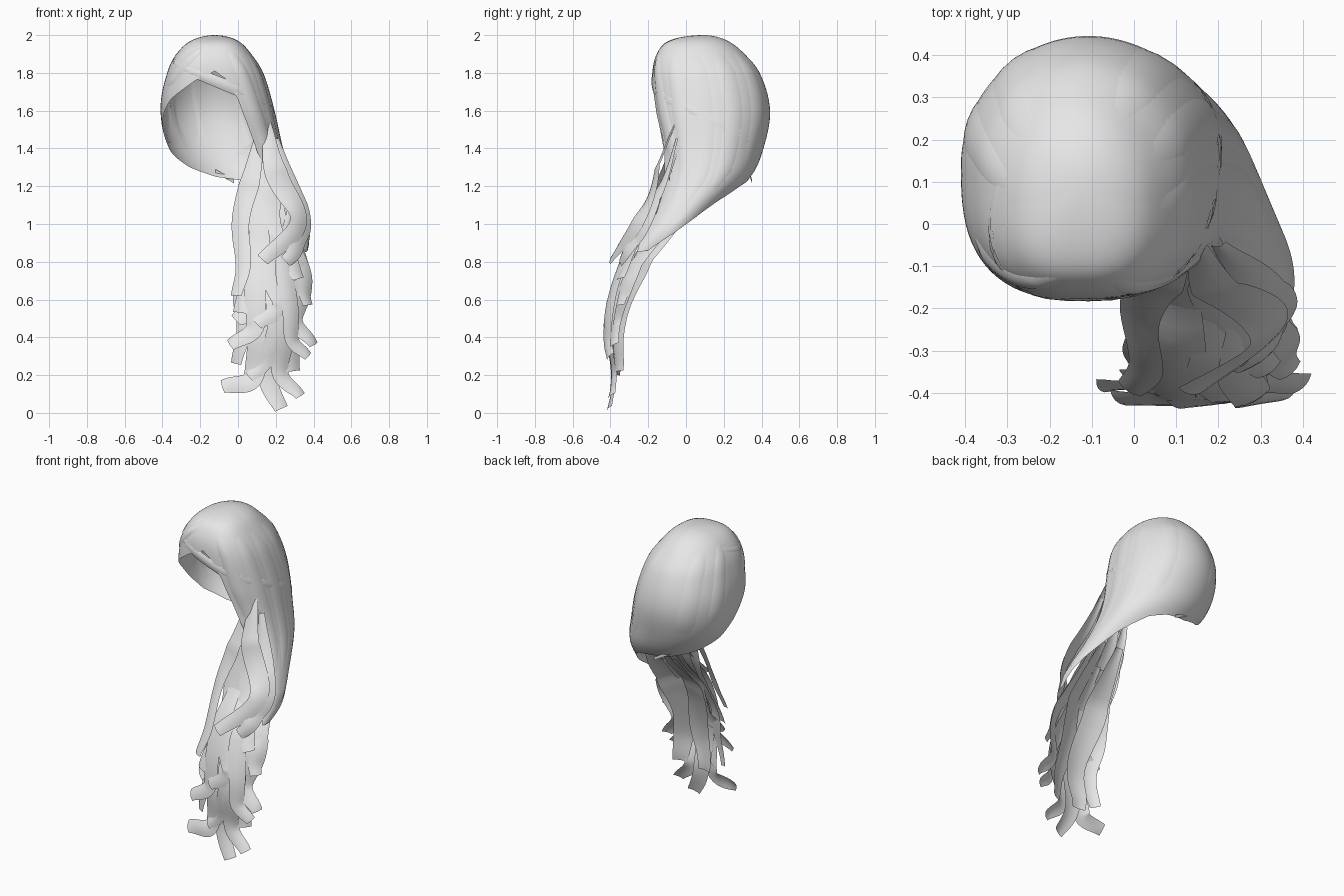
import bpy, bmesh, math
from mathutils import Vector

cube = bpy.data.objects.get("Cube")
if cube:
    bpy.data.objects.remove(cube, do_unlink=True)

hair = bpy.data.materials.new("hair_grey")
hair.use_nodes = True
hair.diffuse_color = (0.8, 0.8, 0.8, 1)
hair.node_tree.nodes["Principled BSDF"].inputs["Base Color"].default_value = (0.8, 0.8, 0.8, 1)


def smooth_table(rows, k):
    """Hermite interpolation of rows (key, values...) at key k."""
    k = min(max(k, rows[0][0]), rows[-1][0])
    i = 0
    while i < len(rows) - 2 and k > rows[i + 1][0]:
        i += 1

    def slope(j, c):
        a, b = rows[max(j - 1, 0)], rows[min(j + 1, len(rows) - 1)]
        return (b[c] - a[c]) / (b[0] - a[0])
    p, q = rows[i], rows[i + 1]
    h = q[0] - p[0]
    t = (k - p[0]) / h
    out = []
    for c in range(1, len(p)):
        out.append(p[c] * (1 + 2 * t) * (1 - t) ** 2 + q[c] * t * t * (3 - 2 * t)
                   + h * t * (1 - t) * (slope(i, c) * (1 - t) - slope(i + 1, c) * t))
    return out


def linear_table(rows, k):
    for p, q in zip(rows, rows[1:]):
        if k <= q[0]:
            return p[1] + (q[1] - p[1]) * (k - p[0]) / (q[0] - p[0])
    return rows[-1][1]


def sheet(name, grid):
    """Make a smooth surface from a grid of points."""
    bm = bmesh.new()
    rows = [[bm.verts.new(p) for p in row] for row in grid]
    for a, b in zip(rows, rows[1:]):
        for i in range(len(a) - 1):
            bm.faces.new((a[i], a[i + 1], b[i + 1], b[i]))
    bmesh.ops.remove_doubles(bm, verts=bm.verts, dist=0.0005)
    bmesh.ops.recalc_face_normals(bm, faces=bm.faces)
    mesh = bpy.data.meshes.new(name)
    bm.to_mesh(mesh)
    bm.free()
    mesh.materials.append(hair)
    mesh.shade_smooth()
    obj = bpy.data.objects.new(name, mesh)
    bpy.context.collection.objects.link(obj)


# Outline of the hair mass at each height: z, x min, x max, y min, y max
outline = [(2, -.12, -.12, .09, .09), (1.97, -.25, 0, -.09, .22), (1.9, -.325, .07, -.155, .31),
           (1.8, -.375, .13, -.178, .39), (1.6, -.41, .19, -.17, .445),
           (1.4, -.365, .235, -.135, .41), (1.24, -.24, .28, -.13, .335),
           (1.05, -.08, .345, -.18, .13), (.94, -.02, .38, -.25, .01), (.82, .03, .36, -.33, -.12)]
rings = [(math.sqrt(2 - r[0]),) + r[1:] for r in outline]


def shell(az, u, lift=0.0):
    """Point on the hair mass; az in degrees from the front toward +x."""
    x0, x1, y0, y1 = smooth_table(rings, u)
    s, c = math.sin(math.radians(az)), math.cos(math.radians(az))
    n = 2.8 if c > 0 else 2
    r = (abs(s) ** n + abs(c) ** n) ** (-1 / n)
    z = 2 - u * u + lift * max(0, 1 - 2 * u)
    return Vector(((x0 + x1) / 2 + s * r * ((x1 - x0) / 2 + lift),
                   (y0 + y1) / 2 - c * r * ((y1 - y0) / 2 + lift), z))


# Lower edge of the hair mass by direction
edge = [(-180, 1.23), (-150, 1.25), (-120, 1.3), (-95, 1.38), (-78, 1.47), (-64, 1.57),
        (-48, 1.66), (-22, 1.76), (0, 1.81), (12, 1.77), (22, 1.67), (28, 1.5), (33, 1.2),
        (42, .92), (60, .85), (85, .86), (110, .95), (140, 1.12), (160, 1.2), (180, 1.23)]
cap = []
for i in range(145):
    az = -180 + i * 2.5
    end = math.sqrt(2 - linear_table(edge, az))
    cap.append([shell(az, end * j / 30) for j in range(31)])
sheet("hair_cap", cap)


def cap_lock(name, a0, z0, a1, z1, half, lift):
    """A slightly raised lock whose edges and ends sink into the hair mass."""
    grid = []
    for i in range(33):
        t = i / 32
        u = math.sqrt(2 - z0) * (1 - t) + math.sqrt(2 - z1) * t
        az = a0 + (a1 - a0) * t
        fade = min(1, 3 * t, 6 * (1 - t))
        grid.append([shell(az + half * s, u, -.004 + (lift + .004) * fade * (1 - s * s))
                     for s in (-1, -.75, -.4, 0, .4, .75, 1)])
    sheet(name, grid)


# Fringe parted in the middle
cap_lock("right_fringe", -14, 1.96, -60, 1.7, 11, .006)
cap_lock("left_fringe", 24, 1.96, 46, 1.25, 10, .006)
# Locks swept round the sides and back
for k, (a0, a1, z1, half) in enumerate([
        (55, 62, .95, 11), (82, 82, .95, 13), (115, 108, 1.04, 15), (150, 140, 1.22, 16),
        (-170, 176, 1.3, 17), (-130, -150, 1.36, 16), (-95, -115, 1.43, 13)]):
    cap_lock(f"cap_lock_{k + 1}", a0, 1.975, a1, z1, half, .004)

# Front depth of the hanging hair by height
depth = [(0, -.41), (.2, -.385), (.4, -.415), (.6, -.395), (.8, -.33), (1, -.215),
         (1.2, -.145), (1.5, -.135)]


def ribbon(name, path, layer, width, phase):
    """A wavy flat lock through x, z points; layer 0 is front, 1 is back."""
    keys = [(i / (len(path) - 1),) + p for i, p in enumerate(path)]
    pts = []
    for i in range(37):
        t = i / 36
        x, z = smooth_table(keys, t)
        x += .02 * math.sin(math.pi * t) * math.sin(9 * t + phase)
        y = smooth_table(depth, z)[0] + .09 * max(0, 1 - 4 * t)
        y += layer * .14 * (t if layer < 0 else min(1, z / .75))
        pts.append(Vector((x, y, z)))
    grid = []
    for i, p in enumerate(pts):
        t = i / 36
        tangent = pts[min(i + 1, 36)] - pts[max(i - 1, 0)]
        out = Vector((max(-1, min(1.2, (p.x - .15) * 4)), -1, .2)).normalized()
        side = tangent.cross(out).normalized()
        w = width / 2 * min(1, .3 + 2.5 * t) * (1 - .45 * t * t)
        grid.append([p + side * w * s + out * .008 * (1 - s * s)
                     for s in (-1, -.5, 0, .5, 1)])
    sheet(name, grid)


# Long locks falling over the shoulder
upper = [
    ([(.12, 1.5), (.04, 1.15), (.03, .85), (-.01, .62)], 0, .12),
    ([(.13, 1.45), (.08, 1.15), (.09, .8), (.01, .53)], .25, .15),
    ([(.15, 1.55), (.22, 1.22), (.31, .98), (.13, .81)], -.5, .13),
    ([(.2, 1.45), (.32, 1.05), (.33, .9), (.25, .8)], -.1, .12),
    ([(.18, 1.45), (.17, 1.1), (.24, .85), (.32, .71)], .15, .13),
    ([(.26, 1.2), (.3, .9), (.34, .7), (.37, .57)], .5, .12),
    ([(.18, 1.42), (.13, 1.2), (.17, .9), (.2, .6)], .4, .2),
]
middle = [
    ([(.1, 1.25), (.1, .8), (.1, .48), (-.04, .36)], 0, .13),
    ([(.18, 1.2), (.2, .75), (.21, .56), (.1, .47)], -.1, .12),
    ([(.28, 1.1), (.25, .7), (.28, .42), (.37, .3)], 0, .11),
    ([(.28, 1.1), (.33, .7), (.32, .48), (.4, .36)], .5, .12),
    ([(.1, 1.25), (.05, .75), (.03, .5), (-.01, .26)], .6, .12),
    ([(.15, 1.25), (.14, .8), (.1, .57), (-.01, .49)], .5, .15),
]
lower = [
    ([(.15, 1.0), (.15, .55), (.09, .2), (-.08, .14)], .2, .14),
    ([(.2, 1.0), (.17, .6), (.13, .25), (.23, .022)], .3, .14),
    ([(.24, 1.0), (.26, .6), (.22, .25), (.33, .09)], .1, .12),
    ([(.14, .9), (.19, .5), (.17, .3), (.06, .19)], 0, .11),
    ([(.25, 1.1), (.27, .75), (.25, .45), (.29, .22)], .8, .16),
    ([(.13, 1.1), (.12, .75), (.13, .42), (.12, .2)], .8, .16),
]
for label, locks in (("upper", upper), ("middle", middle), ("lower", lower)):
    for k, (path, layer, width) in enumerate(locks):
        ribbon(f"{label}_lock_{k + 1}", path, layer, width, k * 1.7)

# Loose wisp at the nape
sheet("nape_wisp", [[Vector((-.12 + .1 * t, .33 + .02 * t, 1.27 - .055 * t + d)) for d in (0, .02)]
                    for t in (0, .5, 1)])
